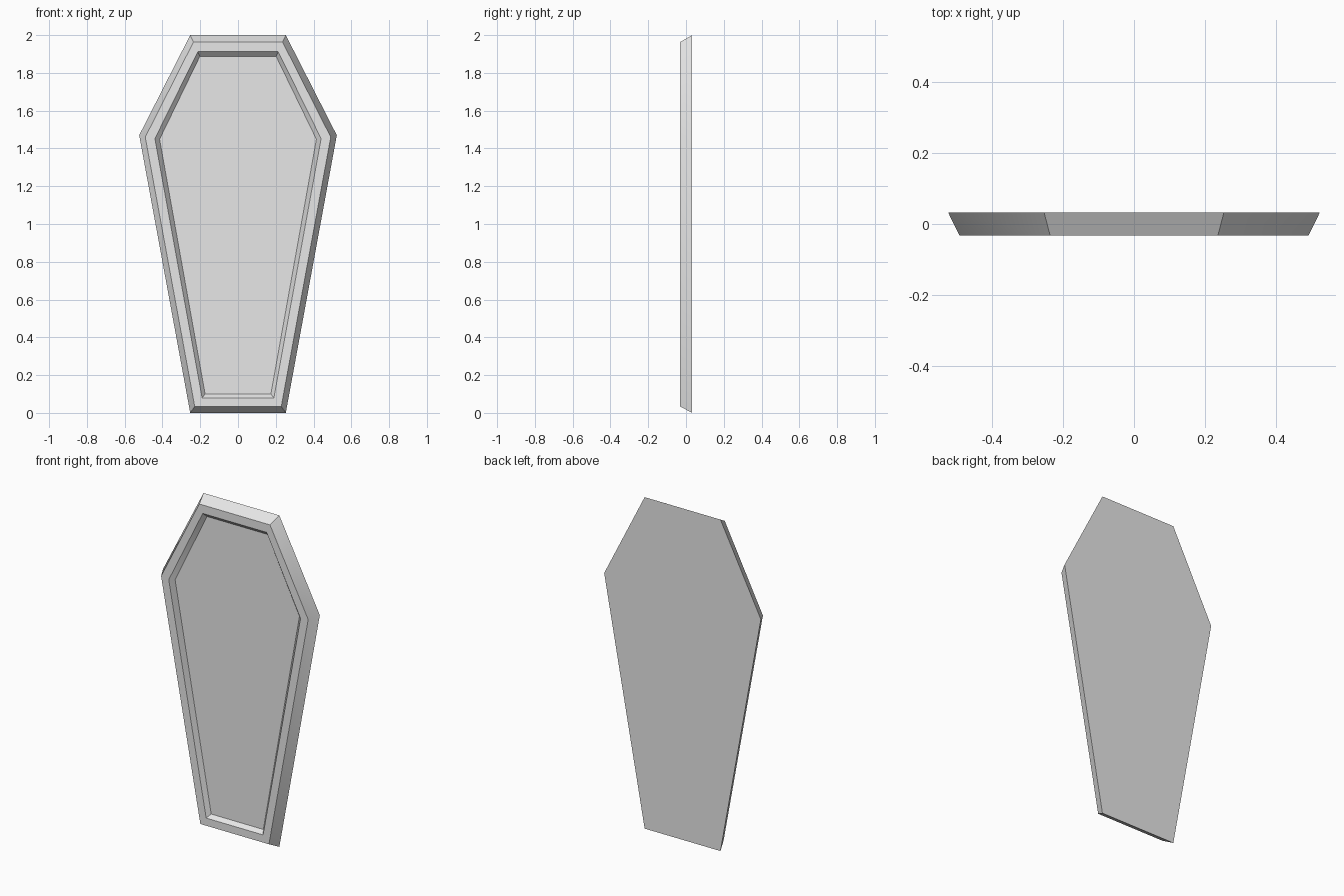
import bpy
import bmesh
import math

if "Cube" in bpy.data.objects:
    bpy.data.objects.remove(bpy.data.objects["Cube"], do_unlink=True)

grey = bpy.data.materials.new("light_grey")
grey.use_nodes = True
colour = (0.8, 0.8, 0.8, 1)
grey.diffuse_color = colour
grey.node_tree.nodes["Principled BSDF"].inputs["Base Color"].default_value = colour


def ring(bm, y, top, middle, bottom):
    """Six-sided outline; each argument is (half width, height)."""
    right = [bm.verts.new((x, y, z)) for x, z in (top, middle, bottom)]
    left = [bm.verts.new((-x, y, z)) for x, z in (bottom, middle, top)]
    return right + left


bm = bmesh.new()
# Outlines from the back, over the rim, into the recess
rings = [
    ring(bm, 0.033, (0.253, 2.0), (0.523, 1.47), (0.253, 0.0)),
    ring(bm, -0.032, (0.236, 1.963), (0.491, 1.46), (0.229, 0.034)),
    ring(bm, -0.032, (0.213, 1.912), (0.44, 1.452), (0.19, 0.08)),
    ring(bm, -0.007, (0.202, 1.887), (0.415, 1.449), (0.174, 0.099)),
]

# Sloped sides, flat rim and recess walls
for a, b in zip(rings, rings[1:]):
    for i in range(len(a)):
        j = (i + 1) % len(a)
        bm.faces.new((a[i], a[j], b[j], b[i]))

# Back and recessed panel
bm.faces.new(rings[0])
bm.faces.new(rings[-1])
bmesh.ops.recalc_face_normals(bm, faces=bm.faces[:])

mesh = bpy.data.meshes.new("coffin_lid")
bm.to_mesh(mesh)
bm.free()
mesh.materials.append(grey)
lid = bpy.data.objects.new("coffin_lid", mesh)
bpy.context.collection.objects.link(lid)

# Soft shoulders, crisp rim and corners
bpy.ops.object.select_all(action="DESELECT")
lid.select_set(True)
bpy.context.view_layer.objects.active = lid
bpy.ops.object.shade_smooth_by_angle(angle=math.radians(40))
